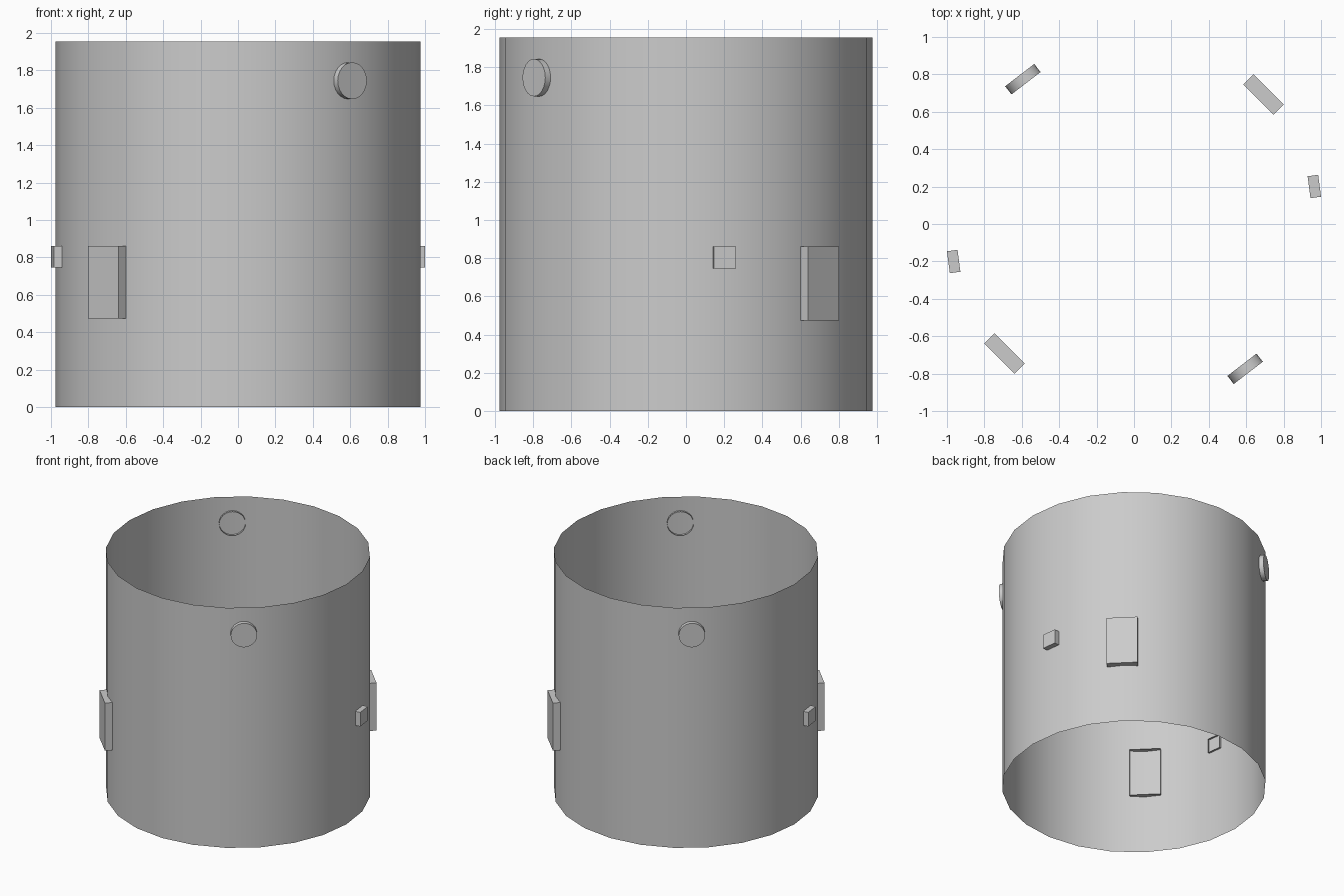
import bpy, bmesh, math
from mathutils import Matrix, Vector

if "Cube" in bpy.data.objects:
    bpy.data.objects.remove(bpy.data.objects["Cube"])

RADIUS, HEIGHT, SIDES = 0.977, 1.955, 24


def add_object(name, bm, matrix=None, smooth=False):
    bmesh.ops.recalc_face_normals(bm, faces=bm.faces[:])
    mesh = bpy.data.meshes.new(name)
    if matrix:
        bm.transform(matrix)
    bm.to_mesh(mesh)
    bm.free()
    obj = bpy.data.objects.new(name, mesh)
    bpy.context.collection.objects.link(obj)
    if smooth:
        bpy.context.view_layer.objects.active = obj
        obj.select_set(True)
        bpy.ops.object.shade_smooth_by_angle(angle=math.radians(35))
        obj.select_set(False)
    return obj


def remove_back(bm):
    # fittings are open where they sit inside the wall (local -x)
    bm.normal_update()
    back = [f for f in bm.faces if f.normal.x < -0.9
            and len(f.verts) != 4 or f.normal.x < -0.99]
    bmesh.ops.delete(bm, geom=back, context='FACES')


def placement(angle, radial, tangent, z):
    return (Matrix.Rotation(math.radians(angle), 4, 'Z')
            @ Matrix.Translation((radial, tangent, z)))


def wall_box(name, depth, width, height, matrix):
    bm = bmesh.new()
    bmesh.ops.create_cube(bm, size=1)
    bmesh.ops.scale(bm, vec=Vector((depth, width, height)), verts=bm.verts[:])
    remove_back(bm)
    add_object(name, bm, matrix)


def wall_disc(name, radius, depth, matrix):
    bm = bmesh.new()
    bmesh.ops.create_cone(bm, cap_ends=True, segments=24, radius1=radius,
                          radius2=radius, depth=depth,
                          matrix=Matrix.Rotation(math.radians(90), 4, 'Y'))
    remove_back(bm)
    add_object(name, bm, matrix, smooth=True)


# open single-walled drum with vertices on the x and y axes
bm = bmesh.new()
ring = [bm.verts.new((RADIUS * math.cos(a), RADIUS * math.sin(a), 0))
        for a in (math.tau * i / SIDES for i in range(SIDES))]
edges = [bm.edges.new((ring[i], ring[(i + 1) % SIDES])) for i in range(SIDES)]
top = bmesh.ops.extrude_edge_only(bm, edges=edges)["geom"]
for v in top:
    if isinstance(v, bmesh.types.BMVert):
        v.co.z = HEIGHT
add_object("drum_wall", bm, smooth=True)

# fittings repeat on opposite sides of the drum
for label, turn in (("a", 0), ("b", 180)):
    wall_box("large_box_" + label, 0.078, 0.23, 0.388,
             placement(45 + turn, 0.979, 0, 0.667))
    wall_box("small_box_" + label, 0.057, 0.118, 0.115,
             placement(7.5 + turn, 0.982, 0.073, 0.804))
    wall_disc("round_button_" + label, 0.098, 0.055,
              placement(-52.5 + turn, 0.976, 0, 1.745))
